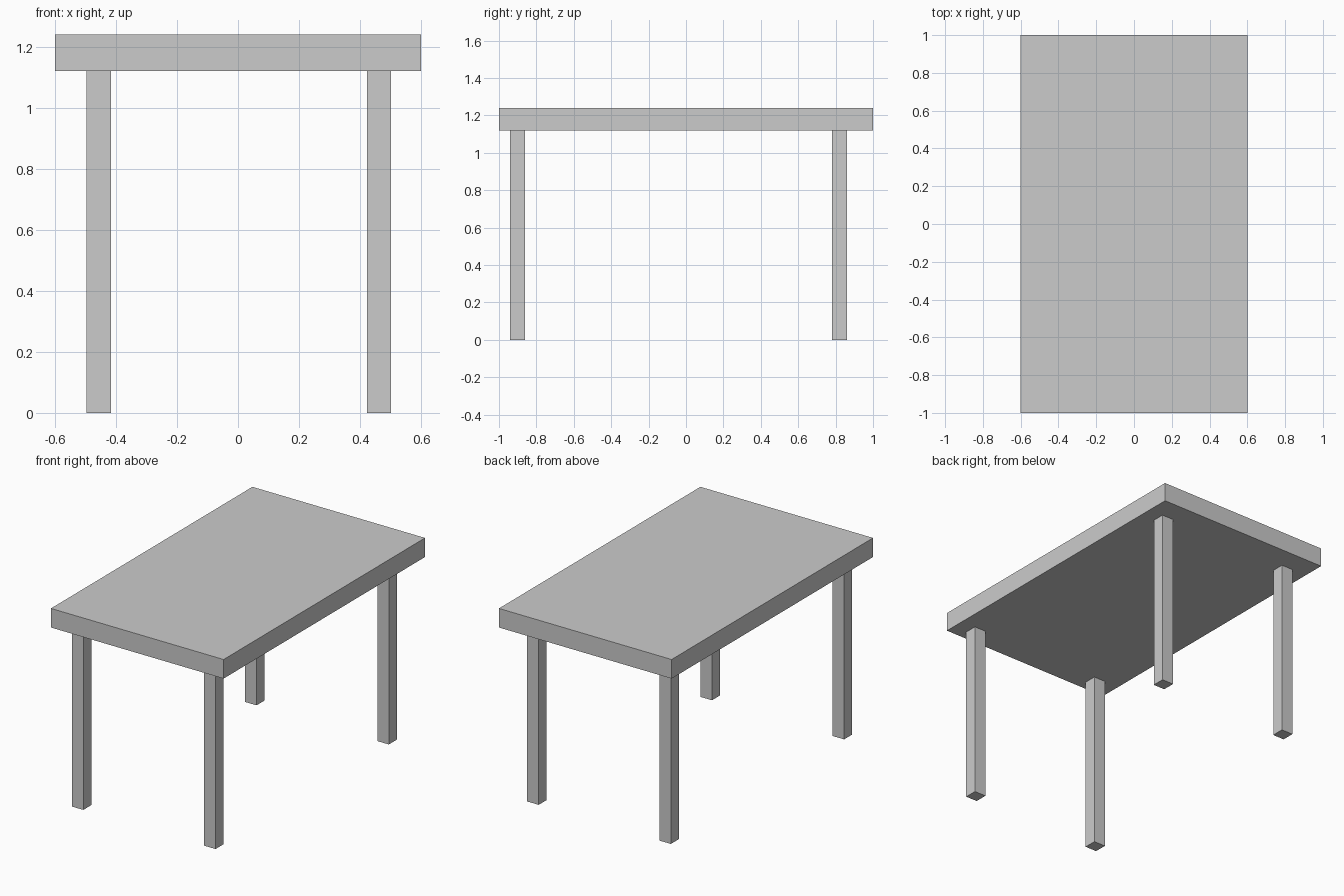
import bpy

if "Cube" in bpy.data.objects:
    bpy.data.objects.remove(bpy.data.objects["Cube"])

LEG = 0.08         # leg thickness
LEG_H = 1.12       # leg height
TOP_H = 0.12       # tabletop thickness


def box(name, center, size):
    bpy.ops.mesh.primitive_cube_add(size=1, location=center)
    obj = bpy.context.object
    obj.name = name
    obj.scale = size
    bpy.ops.object.transform_apply(location=False, rotation=False, scale=True)
    return obj


# Tabletop slab
box("tabletop", (0, 0, LEG_H + TOP_H / 2), (1.2, 2.0, TOP_H))

# Four square legs; the back pair is inset further than the front pair
for row, y in (("front", -0.90), ("back", 0.82)):
    for side, x in (("left", -0.457), ("right", 0.462)):
        box(f"{row}_{side}_leg", (x, y, LEG_H / 2), (LEG, LEG, LEG_H))
